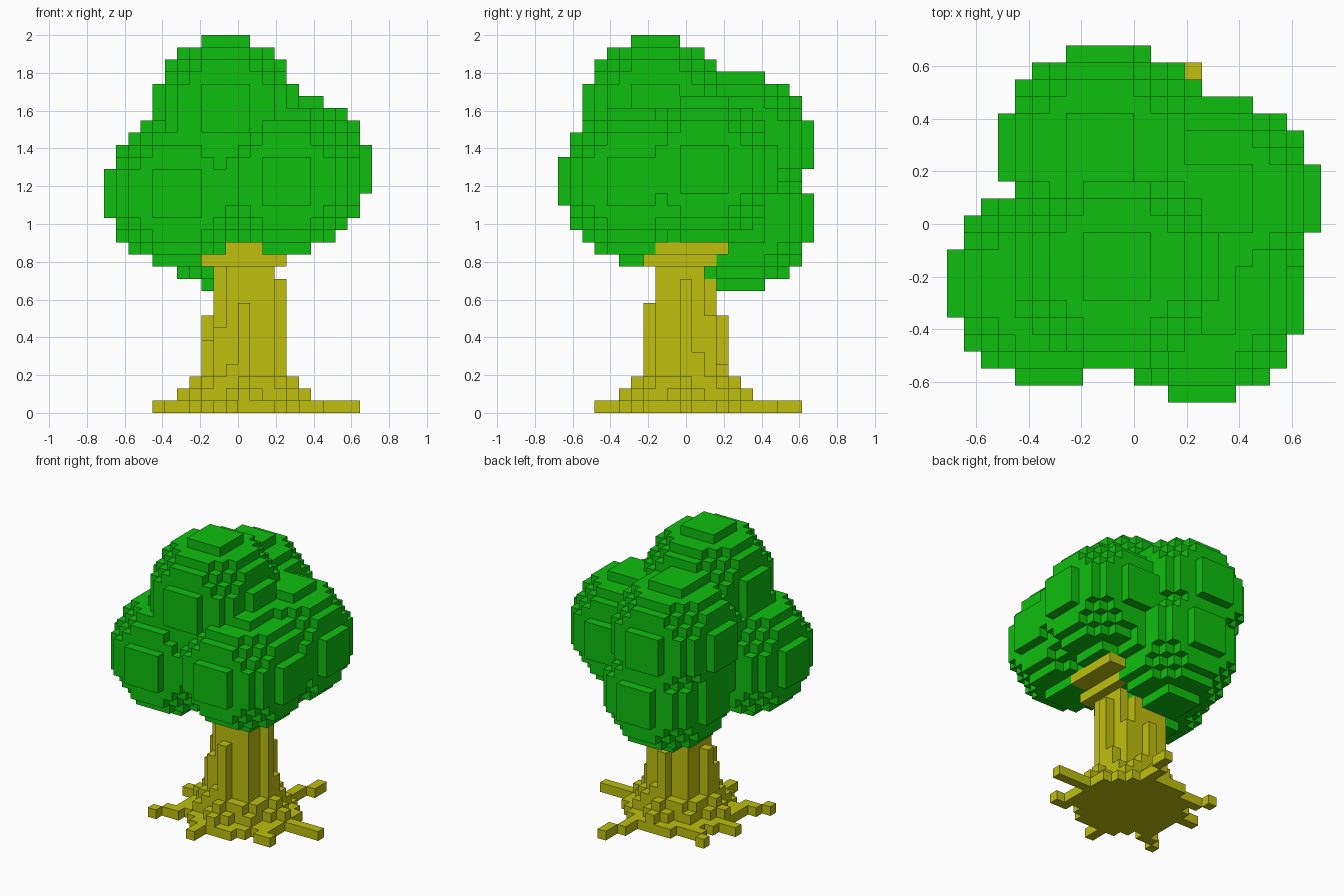
import bpy, bmesh

if "Cube" in bpy.data.objects:
    bpy.data.objects.remove(bpy.data.objects["Cube"], do_unlink=True)

V = 2.0 / 31  # block size


def material(name, rgb):
    m = bpy.data.materials.new(name)
    m.use_nodes = True
    m.diffuse_color = (*rgb, 1)
    m.node_tree.nodes["Principled BSDF"].inputs["Base Color"].default_value = (*rgb, 1)
    return m


def box(x0, x1, y0, y1, z0, z1):
    """Blocks of a box; upper limits are not included."""
    return {(x, y, z) for x in range(x0, x1) for y in range(y0, y1) for z in range(z0, z1)}


def disc(radius, z):
    return {c for c in box(-8, 9, -8, 9, z, z + 1) if c[0] ** 2 + c[1] ** 2 <= radius ** 2}


def ball(cx, cy, cz, r=6):
    cells = box(cx - r, cx + r, int(cy - .5) - r, int(cy + .5) + r + 1, cz - r, cz + r)
    return {(x, y, z) for x, y, z in cells
            if (x + .5 - cx) ** 2 + (y - cy) ** 2 + (z + .5 - cz) ** 2 < r * r}


def build(name, cells, solid, mat):
    """Make a mesh of the block faces that do not touch another block."""
    bm = bmesh.new()
    verts = {}

    def vert(p):
        if p not in verts:
            verts[p] = bm.verts.new((p[0] * V, (p[1] - .5) * V, p[2] * V))
        return verts[p]

    for c in sorted(cells):
        for axis in range(3):
            for side in (0, 1):
                n = list(c)
                n[axis] += 2 * side - 1
                if tuple(n) in solid:
                    continue
                corners = []
                for a, b in ((0, 0), (1, 0), (1, 1), (0, 1)):
                    p = list(c)
                    p[axis] += side
                    p[(axis + 1) % 3] += a
                    p[(axis + 2) % 3] += b
                    corners.append(vert(tuple(p)))
                bm.faces.new(corners if side else corners[::-1])
    me = bpy.data.meshes.new(name)
    bm.to_mesh(me)
    bm.free()
    me.materials.append(mat)
    bpy.context.collection.objects.link(bpy.data.objects.new(name, me))


# Foliage: overlapping round clumps
canopy = set()
for centre in ((-1, -2.5, 25), (-5, -3.5, 18), (5, 1.5, 20), (4, -4.5, 19),
               (-2, 4.5, 22), (-1, 4.5, 16)):
    canopy |= ball(*centre)

# Trunk: core without corners, with bark ribs of different heights
trunk = box(-2, 3, -1, 2, 0, 18) | box(-1, 2, -2, 3, 0, 18)
for x, y, top in ((-2, -2, 7), (2, -2, 12), (-2, 2, 12), (2, 2, 8),
                  (3, 0, 11), (0, -3, 9), (-3, 0, 8), (0, 3, 8),
                  (-3, -1, 6), (-1, -3, 4), (3, 1, 5), (1, 3, 4)):
    trunk |= box(x, x + 1, y, y + 1, 0, top)
# Spreading branches under the foliage
trunk |= box(-3, 4, -3, 3, 12, 13) | box(-3, 6, -3, 4, 13, 14)

# Roots: stepped mound and thin runners on the ground
roots = disc(5.5, 0) | disc(4.3, 1) | disc(3.7, 2)
for reach, z in ((5, 1), (4, 2)):
    roots |= {(reach, 0, z), (-reach, 0, z), (0, reach, z), (0, -reach, z)}
for tx, ty in ((9, 0), (3, 9), (-6, 5), (-7, 1), (-7, -5), (-1, -7), (6, -4)):
    for i in range(21):
        roots.add((round(tx * i / 20), round(ty * i / 20), 0))

trunk -= canopy
roots -= trunk
solid = canopy | trunk | roots
bark = material("bark yellow", (0.52, 0.52, 0.0045))
leaf = material("leaf green", (0.0045, 0.52, 0.0045))
build("canopy", canopy, solid, leaf)
build("trunk", trunk, solid, bark)
build("roots", roots, solid, bark)
